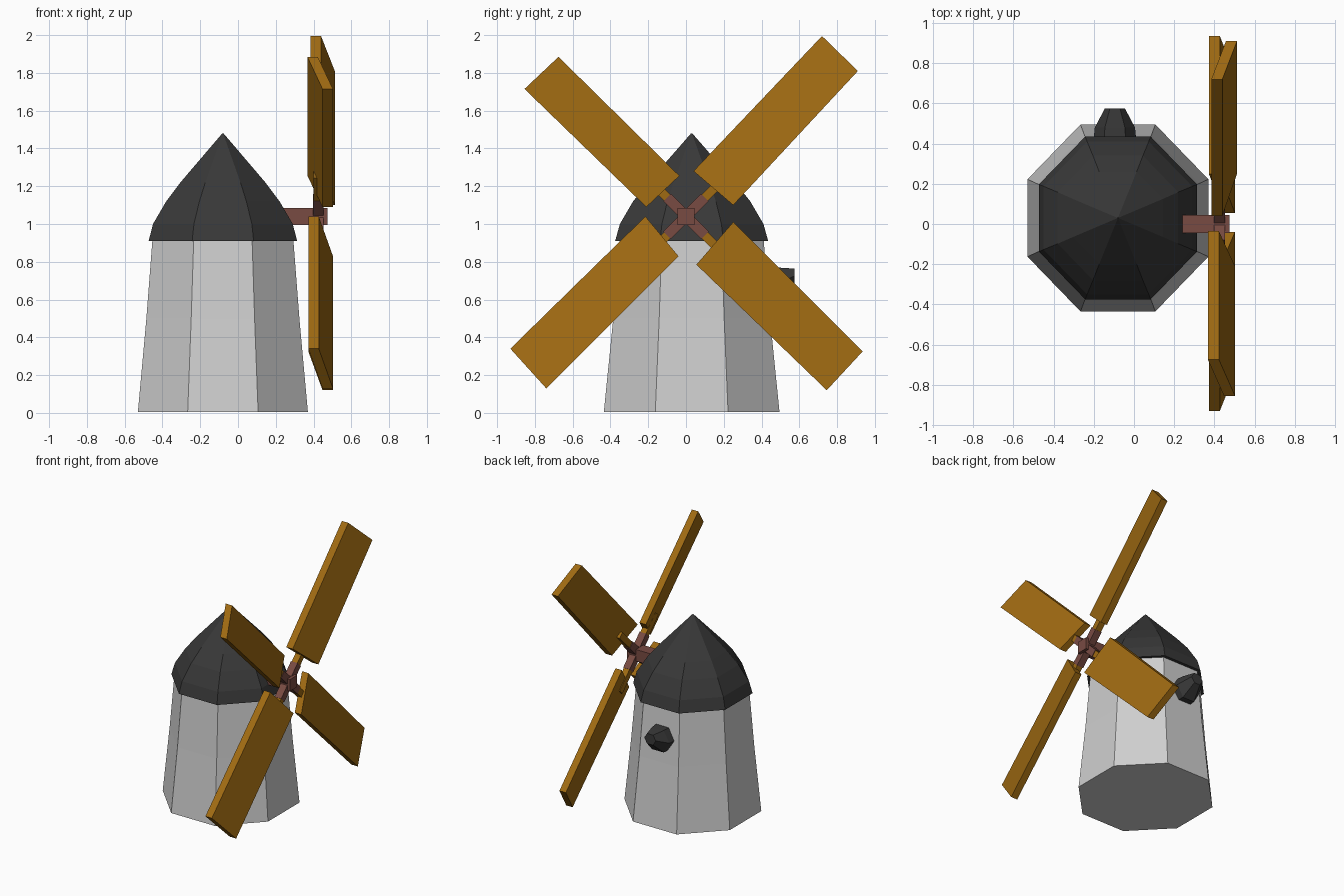
import bpy, bmesh, math
from mathutils import Vector

if "Cube" in bpy.data.objects:
    bpy.data.objects.remove(bpy.data.objects["Cube"])


def material(name, rgb):
    m = bpy.data.materials.new(name)
    m.diffuse_color = (*rgb, 1)
    m.use_nodes = True
    m.node_tree.nodes["Principled BSDF"].inputs["Base Color"].default_value = m.diffuse_color
    return m


WALL = material("pale grey wall", (0.62, 0.62, 0.62))
ROOF = material("charcoal roof", (0.04, 0.04, 0.04))
SAIL = material("ochre sail", (0.35, 0.145, 0.006))
HUB = material("red brown hub", (0.19, 0.07, 0.055))


def finish(name, bm, mat):
    bmesh.ops.remove_doubles(bm, verts=bm.verts, dist=1e-4)
    bmesh.ops.recalc_face_normals(bm, faces=bm.faces)
    me = bpy.data.meshes.new(name)
    bm.to_mesh(me)
    bm.free()
    me.materials.append(mat)
    ob = bpy.data.objects.new(name, me)
    bpy.context.collection.objects.link(ob)
    return ob


def loft(name, rings, mat):
    """Closed skin through rings with equal point counts."""
    bm = bmesh.new()
    vs = [[bm.verts.new(p) for p in r] for r in rings]
    n = len(vs[0])
    for a, b in zip(vs, vs[1:]):
        for i in range(n):
            j = (i + 1) % n
            bm.faces.new((a[i], a[j], b[j], b[i]))
    bm.faces.new(vs[0])
    bm.faces.new(vs[-1])
    return finish(name, bm, mat)


def octagon(z, ax, ay):
    """Octagon on the tower axis, given its half widths in x and y."""
    c = math.cos(math.pi / 8)
    return [(-0.08 + ax / c * math.cos(math.pi / 8 + k * math.pi / 4),
             0.03 + ay / c * math.sin(math.pi / 8 + k * math.pi / 4), z) for k in range(8)]


# Tapered eight-sided tower
loft("tower", [octagon(0.005, 0.45, 0.465), octagon(0.5, 0.405, 0.415),
               octagon(0.93, 0.372, 0.38)], WALL)

# Broken-pitch cap with a small overhang
loft("cap_roof", [octagon(0.91, 0.393, 0.405), octagon(1.0, 0.37, 0.38),
                  octagon(1.12, 0.30, 0.31), octagon(1.22, 0.225, 0.23),
                  octagon(1.48, 0.003, 0.003)], ROOF)


# Tapered dark hood on the back wall
def hood_ring(y, rx, rz, z):
    return [(-0.095 + rx * math.cos(k * math.pi / 3), y,
             z + rz * math.sin(k * math.pi / 3)) for k in range(6)]


loft("window_hood", [hood_ring(0.38, 0.11, 0.10, 0.685), hood_ring(0.48, 0.10, 0.098, 0.685),
                     hood_ring(0.575, 0.05, 0.045, 0.725)], ROOF)


def slab(name, upper_out, lower_out, lower_in, upper_in, thick, x_up, x_low, mat):
    """Pitched board from four (y, z) corners."""
    rings = []
    for s in (-thick / 2, thick / 2):
        rings.append([(x + s, *p) for p, x in ((upper_out, x_up), (lower_out, x_low),
                                               (lower_in, x_low), (upper_in, x_up))])
    return loft(name, rings, mat)


# Four sails, upper edges nearer the tower
slab("sail_upper_right", (0.72, 1.995), (0.91, 1.81), (0.25, 1.10), (0.04, 1.28), 0.055, 0.412, 0.485, SAIL)
slab("sail_upper_left", (-0.675, 1.885), (-0.855, 1.715), (-0.21, 1.09), (-0.035, 1.255), 0.055, 0.395, 0.475, SAIL)
slab("sail_lower_left", (-0.93, 0.34), (-0.74, 0.13), (-0.04, 0.83), (-0.215, 1.04), 0.055, 0.40, 0.475, SAIL)
slab("sail_lower_right", (0.935, 0.325), (0.745, 0.12), (0.055, 0.785), (0.25, 1.01), 0.055, 0.40, 0.475, SAIL)


def bar(name, a, b, r, mat):
    """Square bar between two points."""
    a, b = Vector(a), Vector(b)
    d = (b - a).normalized()
    u = d.cross(Vector((0, 0, 1)) if abs(d.z) < 0.99 else Vector((1, 0, 0))).normalized()
    v = d.cross(u)
    return loft(name, [[p + r * (su * u + sv * v) for su, sv in ((-1, -1), (1, -1), (1, 1), (-1, 1))]
                       for p in (a, b)], mat)


# Shaft, hub cross and sail spars
C = Vector((0.425, 0.0, 1.04))
bar("shaft", (0.22, 0, 1.04), (0.475, 0, 1.04), 0.045, HUB)
for sy in (-1, 1):
    for sz in (-1, 1):
        tag = ("upper" if sz > 0 else "lower") + ("_right" if sy > 0 else "_left")
        d = Vector((0, sy, sz))
        bar("hub_arm_" + tag, C + d * 0.02, C + d * 0.10, 0.028, HUB)
        bar("spar_" + tag, C + d * 0.09, C + d * 0.22, 0.024, SAIL)
